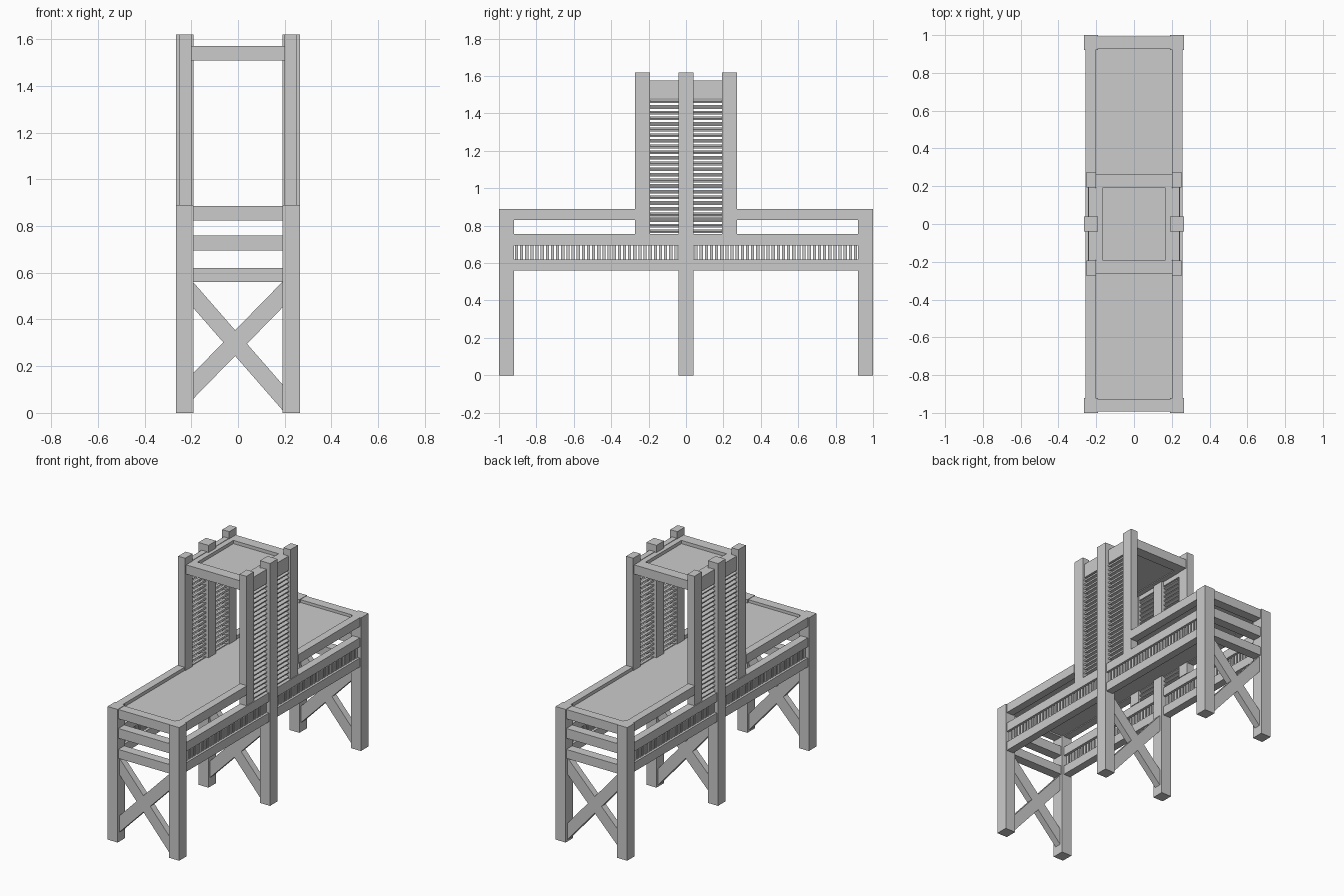
import bpy, bmesh, math
from mathutils import Matrix, Vector

if "Cube" in bpy.data.objects:
    bpy.data.objects.remove(bpy.data.objects["Cube"])


def add_box(bm, x, y, z, tilt=0.0):
    """Box from (min, max) ranges, optionally tilted about its long y axis."""
    size = Vector((x[1] - x[0], y[1] - y[0], z[1] - z[0]))
    mid = Vector((x[0] + x[1], y[0] + y[1], z[0] + z[1])) / 2
    m = Matrix.Translation(mid) @ Matrix.Rotation(tilt, 4, 'Y') @ Matrix.Diagonal((*size, 1))
    bmesh.ops.create_cube(bm, size=1, matrix=m)


def finish(name, bm, mirror=(False, False)):
    bmesh.ops.recalc_face_normals(bm, faces=bm.faces)
    me = bpy.data.meshes.new(name)
    bm.to_mesh(me)
    bm.free()
    ob = bpy.data.objects.new(name, me)
    bpy.context.collection.objects.link(ob)
    if any(mirror):
        mod = ob.modifiers.new("Mirror", 'MIRROR')
        mod.use_axis = (mirror[0], mirror[1], False)
        mod.use_mirror_merge = False
    return ob


def boxes(name, items, mirror=(False, False)):
    bm = bmesh.new()
    for it in items:
        add_box(bm, *it)
    return finish(name, bm, mirror)


BOTH, X, Y = (True, True), (True, False), (False, True)

# legs and tower posts
boxes("corner_leg", [((.19, .265), (.92, 1.0), (0, .89))], BOTH)
boxes("middle_post", [((.19, .265), (-.04, .04), (0, 1.62))], X)
boxes("tower_post", [((.2, .252), (.193, .272), (.755, 1.62))], BOTH)

# rails along the sides and across the ends
boxes("side_rail", [((.205, .257), (.04, .92), (.56, .62)),
                    ((.205, .257), (.04, .92), (.695, .755)),
                    ((.205, .257), (.272, .92), (.83, .89))], BOTH)
boxes("end_rail", [((-.19, .19), (.93, .993), z)
                   for z in ((.56, .62), (.695, .76), (.825, .887))], Y)

# recessed table top
boxes("table_top", [((-.207, .207), (-.935, .935), (.835, .868))])

# balusters between the two lower side rails
n = 32
pitch = .88 / n
boxes("baluster", [((.222, .242), (.04 + pitch * (i + .5) - .0085, .04 + pitch * (i + .5) + .0085),
                    (.62, .695)) for i in range(n)], BOTH)

# tilted louvre slats of the tower
n = 24
pitch = .725 / n
boxes("louvre_slat", [((.208, .242), (.04, .193),
                       (.755 + pitch * (i + .5) - .005, .755 + pitch * (i + .5) + .005),
                       math.radians(18)) for i in range(n)], BOTH)

# tower roof: side header, rim and panel
boxes("tower_header", [((.203, .24), (.04, .193), (1.48, 1.575))], BOTH)
boxes("tower_end_rim", [((-.2, .2), (.19, .262), (1.51, 1.572))], Y)
boxes("tower_side_rim", [((.167, .203), (-.19, .19), (1.51, 1.572))], X)
boxes("tower_roof_panel", [((-.17, .17), (-.192, .192), (1.515, 1.55))])

# crossed braces: parallelogram bars under each pair of legs
for label, yc in (("front", -.96), ("middle", 0), ("back", .96)):
    bm = bmesh.new()
    for za, zb in ((.505, .065), (.115, .508)):
        ring = [bm.verts.new((x, yc - .022, z)) for x, z in
                ((-.192, za - .055), (.192, zb - .055), (.192, zb + .055), (-.192, za + .055))]
        face = bm.faces.new(ring)
        ext = bmesh.ops.extrude_face_region(bm, geom=[face])
        bmesh.ops.translate(bm, vec=(0, .044, 0),
                            verts=[v for v in ext["geom"] if isinstance(v, bmesh.types.BMVert)])
    finish(label + "_cross_brace", bm)
